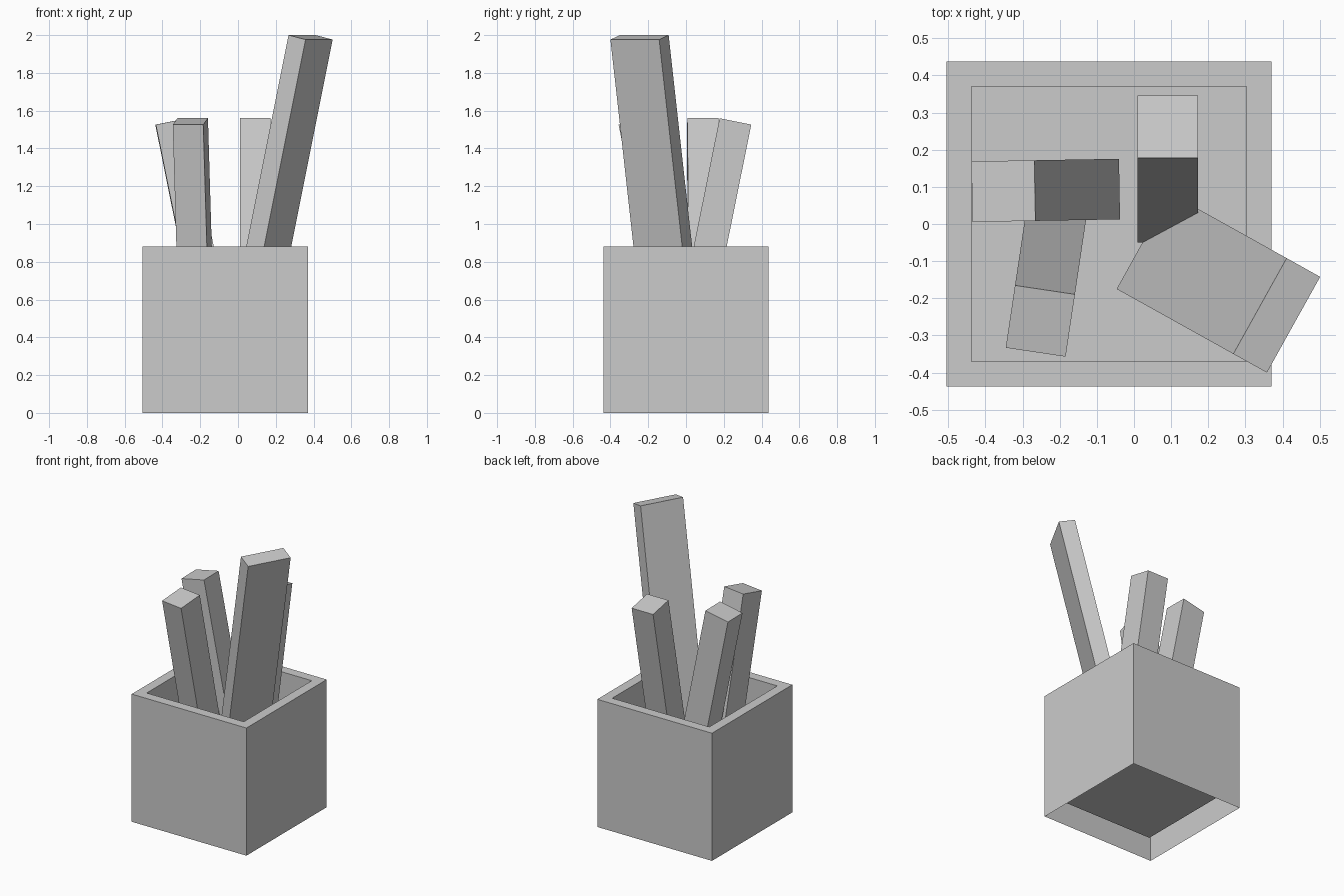
import bpy, bmesh
from math import radians, cos
from mathutils import Matrix, Vector

if "Cube" in bpy.data.objects:
    bpy.data.objects.remove(bpy.data.objects["Cube"])

def finish(bm, name):
    me = bpy.data.meshes.new(name)
    bm.to_mesh(me)
    bm.free()
    ob = bpy.data.objects.new(name, me)
    bpy.context.collection.objects.link(ob)
    return ob

# Square pot: open underneath, rim inset and pushed down into a cavity
CX, HALF, HEIGHT, RIM, FLOOR = -0.067, 0.4375, 0.88, 0.095, 0.114
bm = bmesh.new()
bmesh.ops.create_cube(bm, size=1, matrix=Matrix.Translation((CX, 0, HEIGHT / 2))
                      @ Matrix.Diagonal((2 * HALF, 2 * HALF, HEIGHT, 1)))
bm.normal_update()
bottom = next(f for f in bm.faces if f.normal.z < -0.5)
bmesh.ops.delete(bm, geom=[bottom], context='FACES_ONLY')
top = next(f for f in bm.faces if f.normal.z > 0.5)
bmesh.ops.inset_region(bm, faces=[top], thickness=RIM)
ext = bmesh.ops.extrude_discrete_faces(bm, faces=[top])
bmesh.ops.translate(bm, verts=ext['faces'][0].verts, vec=(0, 0, FLOOR - HEIGHT))
finish(bm, "pot")

# Leaning sticks, each placed by the inner edge of its foot
FOOT_Z = 0.43
def stick(name, foot, lean_dir, tilt, thick, width, top_z):
    length = (top_z - FOOT_Z) / cos(radians(tilt))
    bm = bmesh.new()
    bmesh.ops.create_cube(bm, size=1, matrix=Matrix.Translation((thick / 2, 0, length / 2))
                          @ Matrix.Diagonal((thick, width, length, 1)))
    place = (Matrix.Translation(Vector((*foot, FOOT_Z)))
             @ Matrix.Rotation(radians(lean_dir), 4, 'Z')
             @ Matrix.Rotation(radians(tilt), 4, 'Y'))
    bm.transform(place)
    finish(bm, name)

stick("tall_stick", (0.025, -0.046), -29.1, 12.9, 0.106, 0.295, 2.0)
stick("left_stick", (-0.039, 0.094), 181, 11.4, 0.173, 0.163, 1.56)
stick("front_stick", (-0.206, 0.048), 261.5, 11.4, 0.173, 0.163, 1.56)
stick("back_stick", (0.091, -0.05), 90, 11.4, 0.171, 0.163, 1.56)
